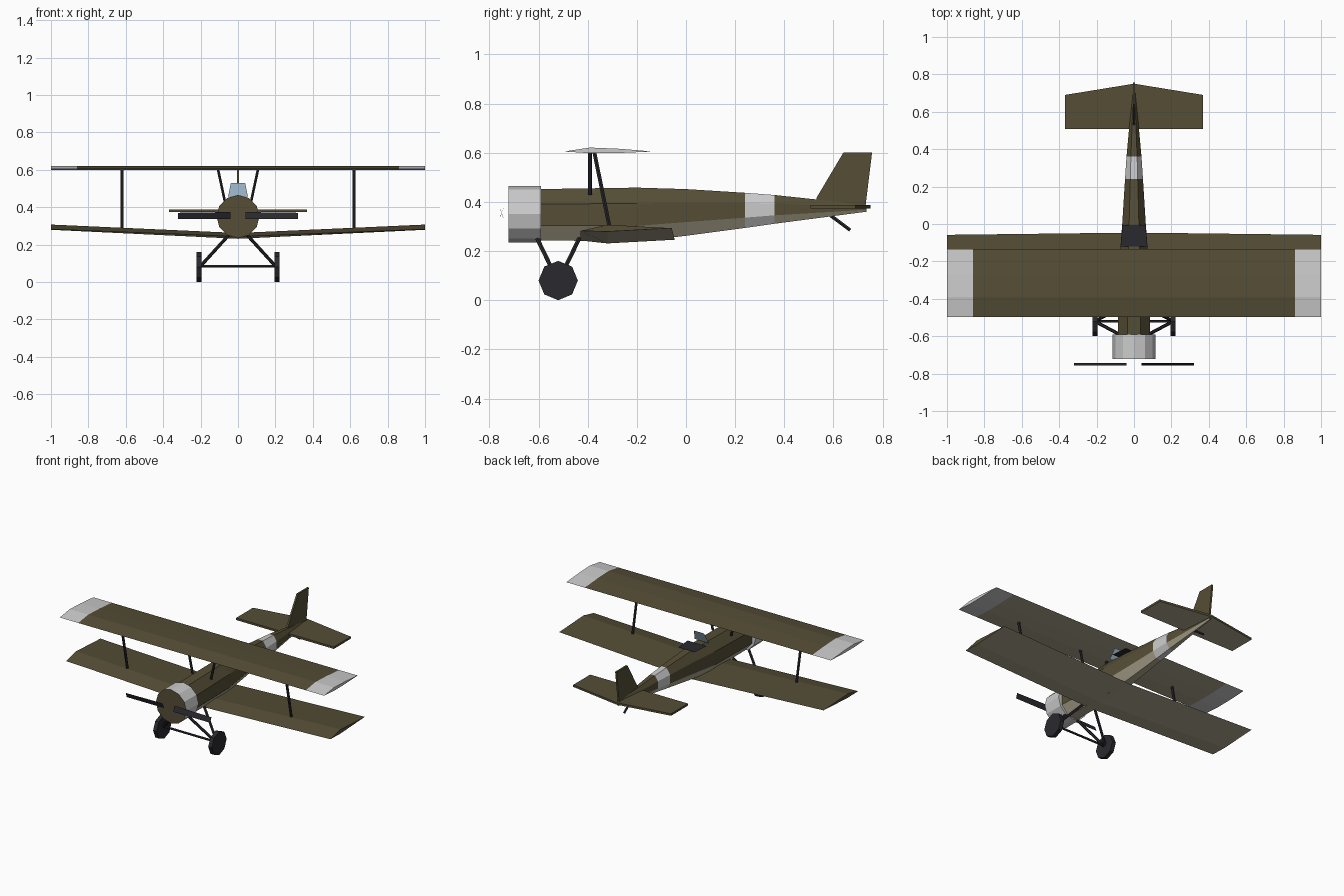
import bpy, bmesh, math
from mathutils import Vector

if "Cube" in bpy.data.objects:
    bpy.data.objects.remove(bpy.data.objects["Cube"])


def material(name, rgb):
    m = bpy.data.materials.new(name)
    m.diffuse_color = (*rgb, 1)
    m.use_nodes = True
    m.node_tree.nodes["Principled BSDF"].inputs["Base Color"].default_value = m.diffuse_color
    return m


OLIVE = material("olive", (0.09, 0.075, 0.036))
TAN = material("tan_underside", (0.42, 0.38, 0.27))
PALE = material("pale_marking", (0.68, 0.68, 0.68))
DARK = material("dark", (0.022, 0.022, 0.028))
GLASS = material("glass", (0.30, 0.42, 0.53))


def make(name, verts, faces, mats, index=None):
    me = bpy.data.meshes.new(name)
    me.from_pydata([tuple(v) for v in verts], [], faces)
    for m in mats:
        me.materials.append(m)
    if index:
        me.polygons.foreach_set("material_index", index)
    bm = bmesh.new()
    bm.from_mesh(me)
    bmesh.ops.recalc_face_normals(bm, faces=bm.faces)
    bm.to_mesh(me)
    bm.free()
    ob = bpy.data.objects.new(name, me)
    bpy.context.collection.objects.link(ob)
    return ob


def loft(name, rings, mats, pick=lambda i, j: 0, caps=(0, 0)):
    """Skin equal-length rings; pick(segment, side) gives the material slot."""
    n = len(rings[0])
    verts = [p for r in rings for p in r]
    faces, index = [], []
    for i in range(len(rings) - 1):
        for j in range(n):
            k = (j + 1) % n
            faces.append((i * n + j, i * n + k, (i + 1) * n + k, (i + 1) * n + j))
            index.append(pick(i, j))
    faces += [tuple(range(n)), tuple(range(len(verts) - n, len(verts)))]
    return make(name, verts, faces, mats, index + list(caps))


def rod(name, a, b, r, sides=6, mat=DARK):
    a, b = Vector(a), Vector(b)
    q = (b - a).to_track_quat('Z', 'Y')
    ring = [q @ Vector((r * math.cos(t), r * math.sin(t), 0))
            for t in (2 * math.pi * k / sides for k in range(sides))]
    return loft(name, [[a + p for p in ring], [b + p for p in ring]], [mat])


def slab(name, outline, axis, half, mats, caps=(0, 0)):
    """Flat plate: outline already 3D, thickened along one axis."""
    d = Vector(axis) * half
    return loft(name, [[Vector(p) - d for p in outline], [Vector(p) + d for p in outline]],
                mats, caps=caps)


# Fuselage: octagon stations (y, half width, bottom, top)
stations = [(-0.60, 0.087, 0.244, 0.452), (-0.20, 0.078, 0.238, 0.458),
            (0.00, 0.063, 0.262, 0.452), (0.24, 0.048, 0.294, 0.437),
            (0.36, 0.040, 0.311, 0.428), (0.735, 0.006, 0.360, 0.388)]


def octagon(y, w, lo, hi):
    s = 1 / math.cos(math.pi / 8)
    angles = [math.pi * (2 * k + 1) / 8 for k in range(8)]
    return [(w * s * math.cos(t), y, (lo + hi) / 2 + (hi - lo) / 2 * s * math.sin(t))
            for t in angles]


loft("fuselage", [octagon(*s) for s in stations], [OLIVE, TAN, PALE],
     lambda i, j: 2 if i == 3 else (1 if j in (4, 5, 6) else 0))

# Engine cowl with olive nose
cowl = [[(0.115 * math.cos(k * math.pi / 6), y, 0.35 + 0.115 * math.sin(k * math.pi / 6))
         for k in range(12)] for y in (-0.723, -0.59)]
loft("engine_cowl", cowl, [PALE, OLIVE], caps=(1, 0))


# Wings: sections run leading edge, top, rear top, trailing edge, bottom
def section(x, pts):
    return [(x, y, z) for y, z in pts]


upper = [(-0.497, 0.605), (-0.39, 0.621), (-0.27, 0.616), (-0.135, 0.605), (-0.27, 0.599), (-0.39, 0.598)]
loft("upper_wing", [section(x, upper) for x in (-1, -0.86, 0.86, 1)], [OLIVE, TAN, PALE],
     lambda i, j: 2 if i != 1 else (0 if j < 3 else 1), caps=(2, 2))

root = [(-0.43, 0.243), (-0.32, 0.262), (-0.046, 0.246), (-0.32, 0.231)]
tip = [(-0.43, 0.282), (-0.32, 0.307), (-0.058, 0.293), (-0.32, 0.279)]
loft("lower_wing", [section(-1, tip), section(0, root), section(1, tip)], [OLIVE, TAN],
     lambda i, j: 0 if j < 2 else 1)

# Tail surfaces
slab("tailplane", [(-0.37, 0.507, 0.380), (0.37, 0.507, 0.380), (0.37, 0.69, 0.380),
                   (0, 0.75, 0.380), (-0.37, 0.69, 0.380)], (0, 0, 1), 0.007,
     [OLIVE, TAN], caps=(1, 0))
slab("tail_fin", [(0, 0.53, 0.39), (0, 0.53, 0.415), (0, 0.64, 0.60), (0, 0.757, 0.60),
                  (0, 0.73, 0.38)], (1, 0, 0), 0.006, [OLIVE])
rod("tail_skid", (0, 0.585, 0.347), (0, 0.668, 0.285), 0.008)

# Cockpit opening and windscreen
make("cockpit_opening", [(-0.072, -0.12, 0.46), (0.072, -0.12, 0.46),
                         (0.062, -0.005, 0.46), (-0.062, -0.005, 0.46)], [(0, 1, 2, 3)], [DARK])
make("windscreen", [(-0.053, -0.17, 0.457), (0.053, -0.17, 0.457),
                    (0.038, -0.14, 0.53), (-0.038, -0.14, 0.53)], [(0, 1, 2, 3)], [GLASS])

# Paired parts
for s, side in ((-1, "left"), (1, "right")):
    # Pitched propeller blade
    make(side + "_propeller_blade",
         [(s * 0.04, -0.750 - s * 0.007, 0.337), (s * 0.32, -0.750 - s * 0.006, 0.337),
          (s * 0.32, -0.750 + s * 0.006, 0.370), (s * 0.04, -0.750 + s * 0.007, 0.374)],
         [(0, 1, 2, 3)], [DARK])
    # Wing struts
    rod(side + "_wing_strut", (s * 0.62, -0.308, 0.282), (s * 0.62, -0.373, 0.602), 0.009)
    rod(side + "_cabane_strut", (s * 0.070, -0.39, 0.43), (s * 0.107, -0.39, 0.602), 0.008)
    # Undercarriage
    rod(side + "_front_gear_leg", (s * 0.05, -0.605, 0.25), (s * 0.2, -0.525, 0.085), 0.009)
    rod(side + "_rear_gear_leg", (s * 0.05, -0.435, 0.25), (s * 0.2, -0.515, 0.085), 0.009)
    rod(side + "_wheel", (s * 0.195, -0.52, 0.08), (s * 0.222, -0.52, 0.08), 0.08, 8)
rod("axle", (-0.2, -0.52, 0.084), (0.2, -0.52, 0.084), 0.007)
